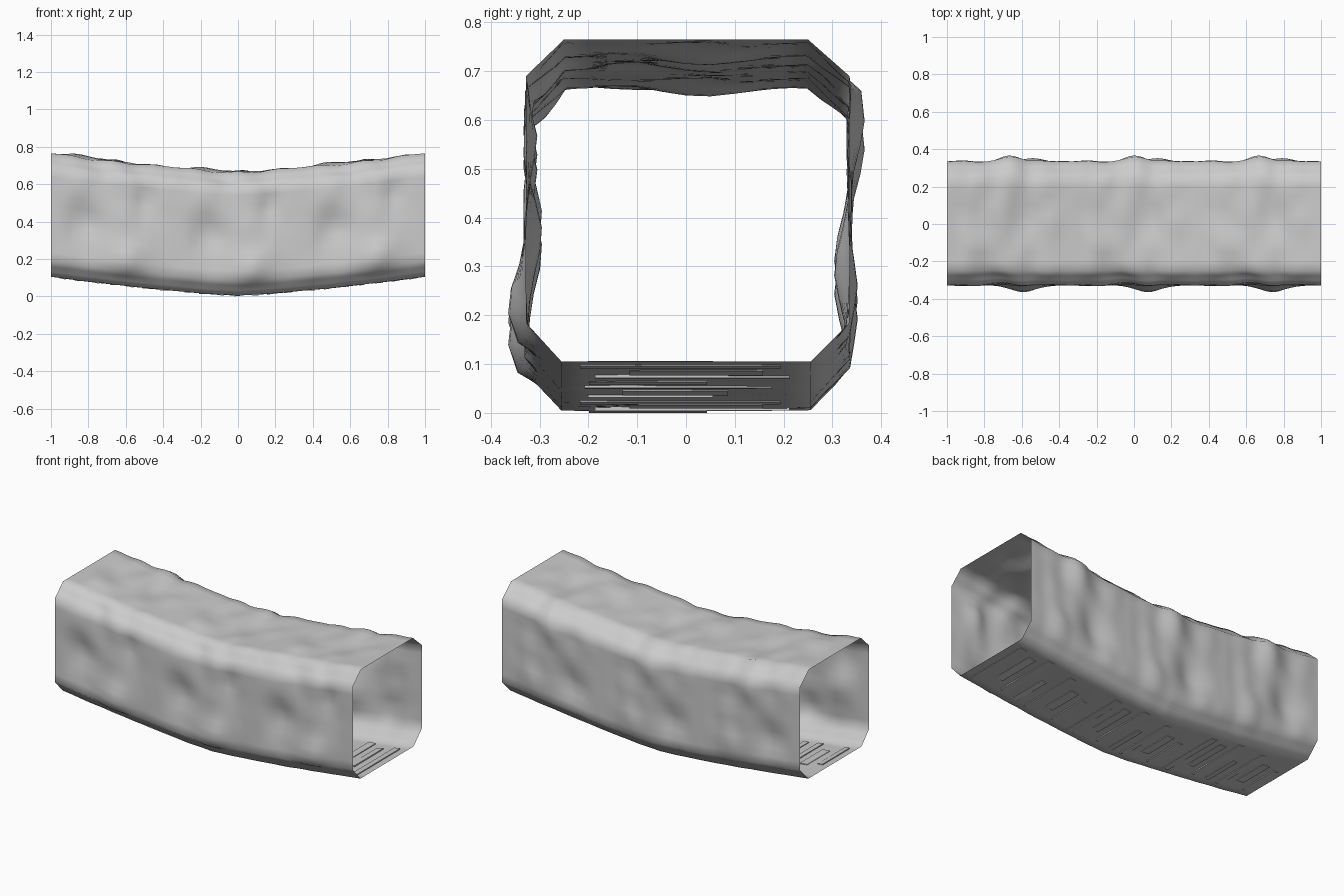
import bpy, bmesh, math, random
from mathutils import Vector, noise

cube = bpy.data.objects.get("Cube")
if cube:
    bpy.data.objects.remove(cube, do_unlink=True)

random.seed(4)
TILE = 2 / 3


def material(name, rgb):
    mat = bpy.data.materials.new(name)
    mat.use_nodes = True
    mat.diffuse_color = (*rgb, 1)
    mat.node_tree.nodes["Principled BSDF"].inputs["Base Color"].default_value = (*rgb, 1)
    return mat


rock = material("pale grey rock", (0.6, 0.6, 0.6))


def make_object(name, bm):
    mesh = bpy.data.meshes.new(name)
    bm.to_mesh(mesh)
    bm.free()
    obj = bpy.data.objects.new(name, mesh)
    bpy.context.collection.objects.link(obj)
    mesh.materials.append(rock)
    return obj


def sag(x):
    # the passage dips gently in the middle
    return -0.1 * (1 - abs(x) ** 1.3) if abs(x) > 0.1 else -0.1 + 0.05 * abs(x)


# Octagonal section, counter-clockwise from the floor
corners = [(-0.255, 0.105), (0.255, 0.105), (0.335, 0.185), (0.335, 0.69),
           (0.25, 0.765), (-0.25, 0.765), (-0.328, 0.69), (-0.328, 0.185)]
steps = [10, 3, 10, 3, 10, 3, 10, 3]

# Bulges (+) and dents (-) repeated in each tile: along, y, z, radius, height
lumps = [(0.41, -0.33, 0.25, 0.12, 0.036), (0.21, -0.33, 0.42, 0.13, -0.036),
         (0.50, -0.33, 0.58, 0.08, -0.022), (0.34, 0.335, 0.62, 0.11, 0.026),
         (0.20, 0.335, 0.35, 0.12, -0.036), (0.47, 0.335, 0.30, 0.10, 0.014),
         (0.16, -0.12, 0.765, 0.10, 0.016), (0.40, 0.05, 0.765, 0.12, -0.018),
         (0.36, 0.30, 0.73, 0.09, 0.018), (0.28, -0.30, 0.73, 0.10, -0.018)]


def relief(t, y, z):
    p = Vector((t, y, z))
    h = sum(a * math.exp(-(p - Vector((lt, ly, lz))).length_squared / (0.5 * r * r))
            for lt, ly, lz, r, a in lumps)
    h += 0.012 * noise.noise(p * 8)
    if z < 0.18:
        h *= 0.3
    return h * min(1, t / 0.1, (TILE - t) / 0.1)


section = []
for i, (a, n) in enumerate(zip(corners, steps)):
    b = corners[(i + 1) % len(corners)]
    for k in range(n):
        f = k / n
        section.append((a[0] + (b[0] - a[0]) * f, a[1] + (b[1] - a[1]) * f))

# Rough open tunnel skin
bm = bmesh.new()
rings = []
COUNT = 96
for i in range(COUNT + 1):
    x = -1 + 2 * i / COUNT
    t = TILE * (i % (COUNT // 3)) / (COUNT // 3)
    ring = []
    for j, (y, z) in enumerate(section):
        before, after = section[j - 1], section[(j + 1) % len(section)]
        out = Vector((0, after[1] - before[1], before[0] - after[0])).normalized()
        base = Vector((x, y, z + sag(x)))
        ring.append(bm.verts.new(base + out * relief(t, y, z)))
    rings.append(ring)
for a, b in zip(rings, rings[1:]):
    for j in range(len(section)):
        k = (j + 1) % len(section)
        bm.faces.new((a[j], a[k], b[k], b[j]))
bmesh.ops.recalc_face_normals(bm, faces=bm.faces)
for face in bm.faces:
    face.smooth = True
tunnel = make_object("tunnel_shell", bm)
# an open skin: keep the faces pointing outward
if sum(p.normal.z * (p.center.z - 0.4) for p in tunnel.data.polygons) < 0:
    tunnel.data.flip_normals()

# Slightly tilted floor slats, the same set in every tile
slats = []
for i in range(7):
    length = random.uniform(0.2, 0.44)
    slats.append((0.06 + 0.09 * i, random.uniform(-1, 1) * (0.22 - length / 2), length,
                  random.uniform(0.025, 0.05), random.uniform(-0.12, 0.12)))
bm = bmesh.new()
for tile in range(3):
    for t, y, length, width, tilt in slats:
        x = -1 + tile * TILE + t
        slat = bmesh.ops.create_cube(bm, size=1)["verts"]
        slope = (sag(x + 0.02) - sag(x - 0.02)) / 0.04 + tilt
        for v in slat:
            dx = v.co.x * width
            v.co = Vector((x + dx, y + v.co.y * length,
                           0.106 + sag(x) + dx * slope + v.co.z * 0.009))
make_object("floor_slats", bm)
